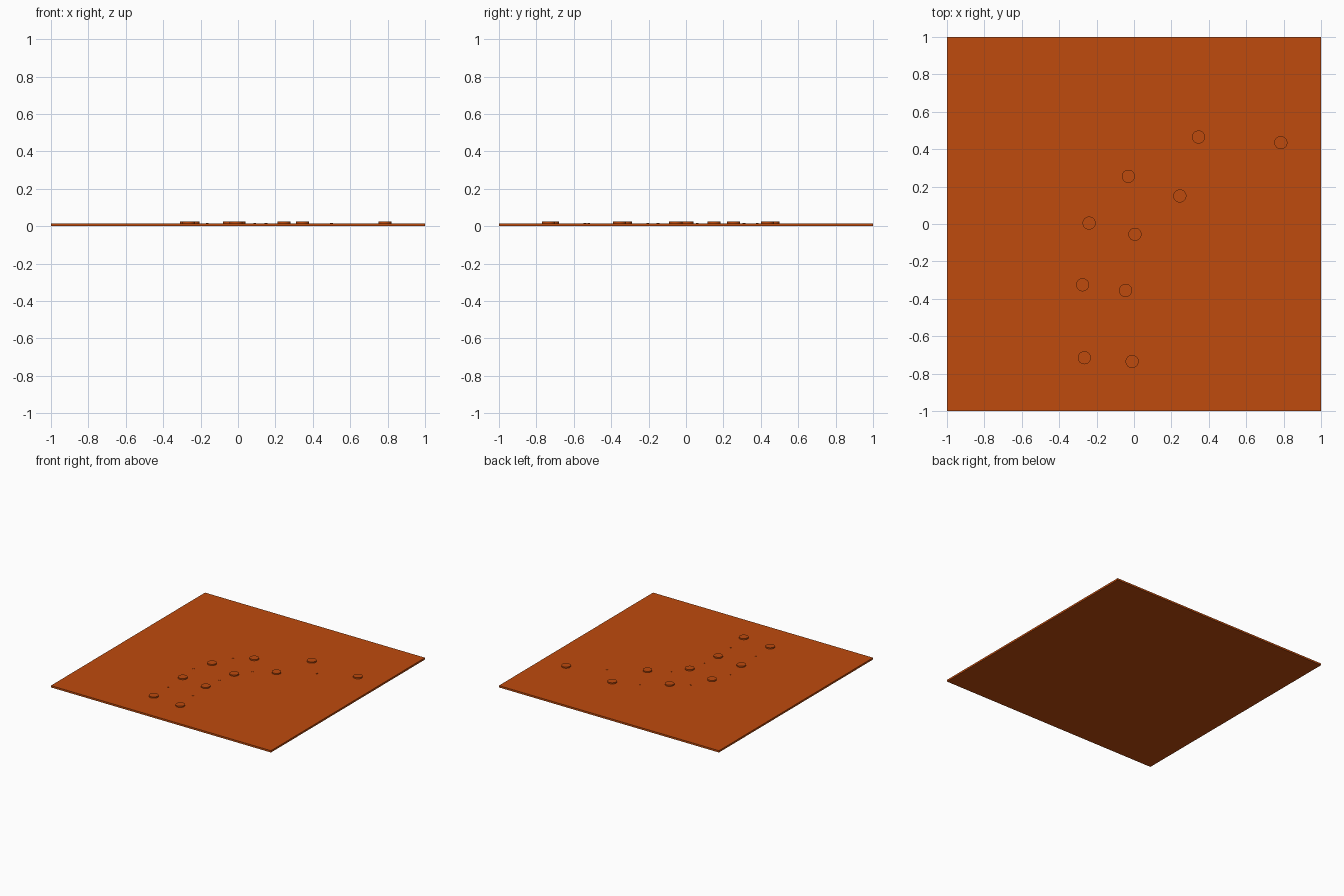
import bpy

cube = bpy.data.objects.get("Cube")
if cube:
    bpy.data.objects.remove(cube, do_unlink=True)

PLATE_TOP = 0.015

# Single burnt orange colour
orange = bpy.data.materials.new("burnt_orange")
orange.use_nodes = True
colour = (0.52, 0.07, 0.004, 1)
orange.diffuse_color = colour
orange.node_tree.nodes["Principled BSDF"].inputs["Base Color"].default_value = colour


def finish(name):
    obj = bpy.context.object
    obj.name = name
    obj.data.materials.append(orange)
    return obj


def add_disc(name, x, y, radius, height, sides):
    """Short cylinder standing on the plate, sunk slightly into it."""
    sink = 0.005
    bpy.ops.mesh.primitive_cylinder_add(
        vertices=sides, radius=radius, depth=height + sink,
        location=(x, y, PLATE_TOP + (height - sink) / 2))
    obj = finish(name)
    bpy.ops.object.shade_smooth_by_angle()
    return obj


# Square base plate
bpy.ops.mesh.primitive_cube_add(size=1, location=(0, 0, PLATE_TOP / 2))
plate = finish("base_plate")
plate.scale = (2, 2, PLATE_TOP)

# Two curving rows of raised round studs
left_row = [(-0.265, -0.715), (-0.275, -0.325), (-0.24, 0.005),
            (-0.03, 0.255), (0.345, 0.465)]
right_row = [(-0.01, -0.735), (-0.045, -0.355), (0.005, -0.055),
             (0.245, 0.15), (0.785, 0.435)]
for row, points in (("outer", left_row), ("inner", right_row)):
    for i, (x, y) in enumerate(points):
        add_disc(f"{row}_stud_{i + 1}", x, y, 0.035, 0.01, 32)

# Tiny pips between neighbouring studs
left_pips = [(-0.27, -0.52), (-0.3, -0.15), (-0.165, 0.17), (0.15, 0.38)]
right_pips = [(-0.03, -0.54), (-0.025, -0.205), (0.09, 0.06), (0.5, 0.31)]
for row, points in (("outer", left_pips), ("inner", right_pips)):
    for i, (x, y) in enumerate(points):
        add_disc(f"{row}_pip_{i + 1}", x, y, 0.007, 0.003, 12)
